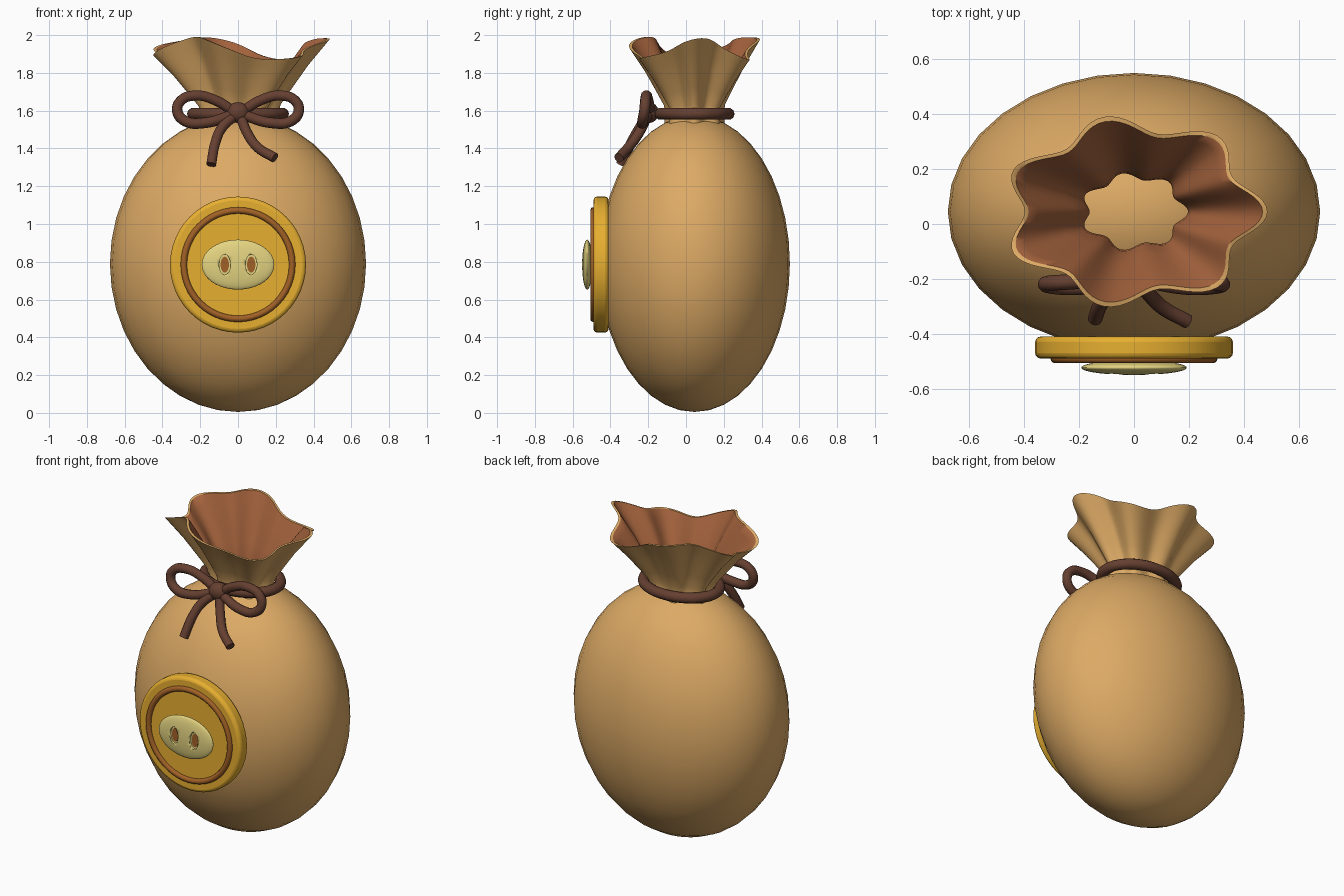
import bpy, bmesh
from math import sin, cos, pi, radians

if "Cube" in bpy.data.objects:
    bpy.data.objects.remove(bpy.data.objects["Cube"])

CY = 0.045   # bag axis in y
CZ = 0.785   # coin centre height


def material(name, rgb):
    m = bpy.data.materials.new(name)
    m.diffuse_color = (*rgb, 1)
    m.use_nodes = True
    m.node_tree.nodes["Principled BSDF"].inputs["Base Color"].default_value = m.diffuse_color
    return m


TAN = material("tan_cloth", (0.72, 0.40, 0.13))
LINING = material("brown_lining", (0.36, 0.12, 0.045))
ROPE = material("rope_brown", (0.13, 0.05, 0.03))
GOLD = material("gold", (0.80, 0.43, 0.03))
PALE = material("pale_gold", (0.78, 0.66, 0.22))
BROWN = material("coin_brown", (0.36, 0.12, 0.02))


def finish(name, mat, angle=40):
    o = bpy.context.object
    o.name = name
    if mat:
        o.data.materials.append(mat)
    bpy.ops.object.transform_apply(location=False, rotation=True, scale=True)
    bpy.ops.object.shade_smooth_by_angle(angle=radians(angle))
    return o


def ball(name, loc, size, mat, seg=32, rings=16):
    bpy.ops.mesh.primitive_uv_sphere_add(segments=seg, ring_count=rings, location=loc)
    bpy.context.object.scale = size
    return finish(name, mat)


def disc(name, x, y0, y1, rx, rz, mat, bevel=0, seg=48):
    bpy.ops.mesh.primitive_cylinder_add(vertices=seg, radius=1, depth=1,
                                        location=(x, (y0 + y1) / 2, CZ), rotation=(pi / 2, 0, 0))
    bpy.context.object.scale = (rx, rz, abs(y1 - y0))
    o = finish(name, mat)
    if bevel:
        b = o.modifiers.new("bevel", 'BEVEL')
        b.width, b.segments = bevel, 3
    return o


def rope(name, pts, radius=0.03, cyclic=False):
    c = bpy.data.curves.new(name, 'CURVE')
    c.dimensions = '3D'
    c.bevel_depth, c.bevel_resolution = radius, 3
    c.resolution_u, c.use_fill_caps = 8, True
    s = c.splines.new('BEZIER')
    s.bezier_points.add(len(pts) - 1)
    for bp, p in zip(s.bezier_points, pts):
        bp.co = p
        bp.handle_left_type = bp.handle_right_type = 'AUTO'
    s.use_cyclic_u = cyclic
    c.materials.append(ROPE)
    o = bpy.data.objects.new(name, c)
    bpy.context.collection.objects.link(o)
    return o


# Round bag body
ball("bag_body", (0, CY, 0.79), (0.678, 0.505, 0.785), TAN, 32, 20)


# Flared collar: seven pleats, wavy rim, cloth outside and lining inside
def rim_z(a):
    return 1.93 + 0.055 * cos(3 * a) + 0.012 * sin(5 * a) + 0.012 * cos(a - radians(120))


N = 112
# t along height, x radius, y radius, pleat depth
stations = [(-0.15, 0.20, 0.150, 0.08), (0.0, 0.195, 0.145, 0.10), (0.12, 0.205, 0.150, 0.10),
            (0.35, 0.260, 0.190, 0.11), (0.65, 0.335, 0.245, 0.11), (0.88, 0.405, 0.295, 0.105),
            (1.0, 0.442, 0.322, 0.10)]
profile = [(s, 0.0) for s in stations] + [(s, 0.016) for s in reversed(stations)]
bm = bmesh.new()
rings = []
for (t, rx, ry, depth), inset in profile:
    ring = []
    for i in range(N):
        a = 2 * pi * i / N
        k = 1 + depth * cos(7 * a)
        z = 1.585 + t * (rim_z(a) - 1.585) if t > 0 else 1.585 + t * 0.36
        ring.append(bm.verts.new(((rx - inset) * k * cos(a), CY + (ry - inset) * k * sin(a), z)))
    rings.append(ring)
for r in range(len(rings) - 1):
    for i in range(N):
        j = (i + 1) % N
        f = bm.faces.new((rings[r][i], rings[r][j], rings[r + 1][j], rings[r + 1][i]))
        f.material_index = 1 if r >= len(stations) else 0
me = bpy.data.meshes.new("bag_collar")
bm.to_mesh(me)
bm.free()
collar = bpy.data.objects.new("bag_collar", me)
bpy.context.collection.objects.link(collar)
me.materials.append(TAN)
bpy.context.view_layer.objects.active = collar
collar.select_set(True)
finish("bag_collar", LINING, 50)

# Rope tied round the neck
rope("neck_rope", [(0.238 * cos(k * pi / 6), CY + 0.18 * sin(k * pi / 6), 1.583) for k in range(12)],
     0.032, True)

# Bow: knot, two mirrored loops, two tails
ball("bow_knot", (0, -0.195, 1.59), (0.062, 0.05, 0.055), ROPE, 24, 12)
for side, name in ((-1, "left"), (1, "right")):
    rope("bow_loop_" + name, [(side * x, y, z) for x, y, z in (
        (0.02, -0.19, 1.595), (0.12, -0.20, 1.655), (0.22, -0.21, 1.68), (0.30, -0.215, 1.655),
        (0.322, -0.22, 1.60), (0.28, -0.23, 1.545), (0.18, -0.23, 1.535), (0.02, -0.20, 1.58))], 0.028)
rope("bow_tail_left", [(-0.01, -0.20, 1.58), (-0.085, -0.245, 1.51), (-0.12, -0.29, 1.43),
                       (-0.142, -0.345, 1.315)], 0.027)
rope("bow_tail_right", [(0.01, -0.20, 1.58), (0.05, -0.25, 1.48), (0.105, -0.305, 1.405),
                        (0.195, -0.355, 1.35)], 0.027)

# Coin with raised brown ring
disc("coin", 0, -0.41, -0.49, 0.36, 0.36, GOLD, 0.02)
bpy.ops.mesh.primitive_torus_add(major_radius=0.287, minor_radius=0.017, major_segments=48,
                                 minor_segments=10, location=(0, -0.49, CZ), rotation=(pi / 2, 0, 0))
finish("coin_ring", BROWN)

# Snout emblem with recessed nostrils
snout = ball("snout", (0, -0.523, CZ), (0.192, 0.027, 0.132), PALE, 48, 24)
for side, name in ((-1, "left"), (1, "right")):
    cutter = disc("nostril_cutter_" + name, side * 0.07, -0.60, -0.532, 0.03, 0.054, PALE, 0, 24)
    cutter.hide_render = True
    cutter.hide_set(True)
    b = snout.modifiers.new("nostril_" + name, 'BOOLEAN')
    b.operation, b.object, b.solver = 'DIFFERENCE', cutter, 'EXACT'
    disc("nostril_" + name, side * 0.07, -0.522, -0.535, 0.022, 0.042, BROWN, 0, 24)
